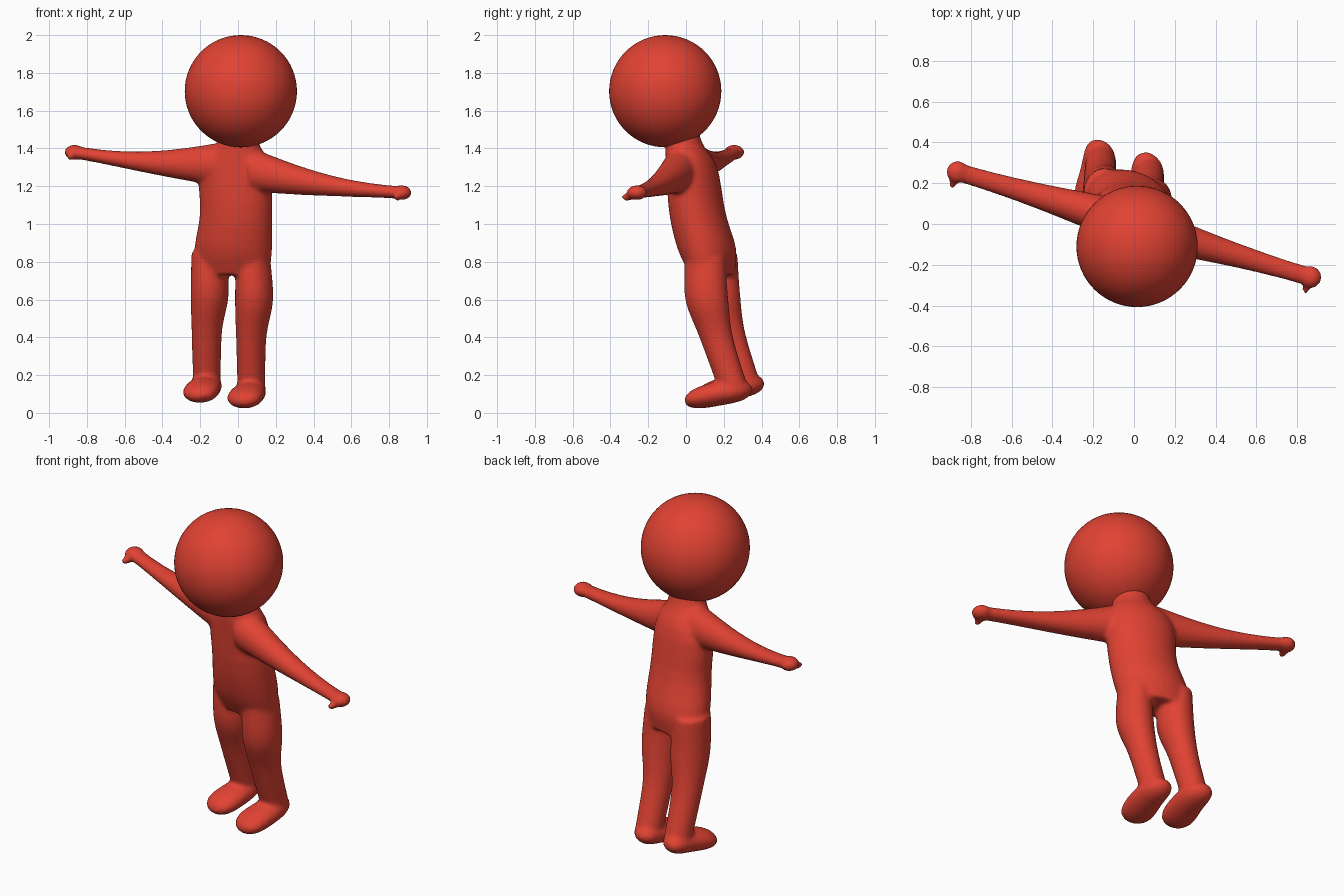
import bpy, bmesh, math
from mathutils import Matrix, Vector

cube = bpy.data.objects.get("Cube")
if cube:
    bpy.data.objects.remove(cube, do_unlink=True)

red = bpy.data.materials.new("warm red")
red.use_nodes = True
red.diffuse_color = (0.75, 0.055, 0.033, 1)
red.node_tree.nodes["Principled BSDF"].inputs["Base Color"].default_value = red.diffuse_color

# The body is turned slightly, so sections use its own side and back axes
turn = Matrix.Rotation(math.radians(-16), 3, 'Z')
SIDE, BACK, UP = turn.col[0].copy(), turn.col[1].copy(), Vector((0, 0, 1))
SEGMENTS = 28
STEPS = 24


def loft(bm, sections, u, v):
    """Skin oval sections, each a centre, half width and half depth."""
    rings = []
    for section in sections:
        centre, width, depth = Vector(section[:3]), section[3], section[4]
        angles = [math.tau * i / SEGMENTS for i in range(SEGMENTS)]
        rings.append([bm.verts.new(centre + u * width * math.cos(a) + v * depth * math.sin(a))
                      for a in angles])
    faces = [bm.faces.new(rings[0]), bm.faces.new(rings[-1])]
    for ring, following in zip(rings, rings[1:]):
        for i in range(SEGMENTS):
            faces.append(bm.faces.new((ring[i - 1], ring[i], following[i], following[i - 1])))
    bmesh.ops.recalc_face_normals(bm, faces=faces)


def flow(key_sections, offset=(0, 0, 0), rounded=False):
    """Run a smooth spline through a few key sections, optionally closing the ends."""
    keys = [Vector(key) + Vector((*offset, 0, 0)) for key in key_sections]
    spans = len(keys) - 1
    result = []
    for step in range(STEPS + 1):
        along = (1 - math.cos(math.pi * step / STEPS)) / 2
        index = min(int(along * spans), spans - 1)
        t = along * spans - index
        a, b = keys[index], keys[index + 1]
        before = keys[index - 1] if index > 0 else a * 2 - b
        after = keys[index + 2] if index + 2 <= spans else b * 2 - a
        tangent_a, tangent_b = (b - before) / 2, (after - a) / 2
        ease = t * t * (3 - 2 * t)
        section = (a * (1 - ease) + b * ease
                   + tangent_a * t * (1 - t) ** 2 - tangent_b * t * t * (1 - t))
        if rounded:
            closing = math.sqrt(max(1 - abs(2 * along - 1) ** 4, 0.01))
            section[3] *= closing
            section[4] *= closing
        result.append(section)
    return result


def ellipsoid(bm, centre, size):
    matrix = Matrix.LocRotScale(centre, turn.to_quaternion(), Vector(size))
    bmesh.ops.create_uvsphere(bm, u_segments=SEGMENTS, v_segments=STEPS, radius=1, matrix=matrix)


def add_arm(bm, shoulder, hand):
    """Tapering arm with a slight sag, ending in a mitten hand and thumb."""
    shoulder, hand = Vector(shoulder), Vector(hand)
    sections = []
    for step in range(STEPS + 1):
        t = step / STEPS
        taper = math.sin(t * math.pi / 2)
        centre = shoulder.lerp(hand, t) - UP * 0.02 * math.sin(math.pi * t)
        sections.append((*centre, 0.1 - 0.054 * taper, 0.115 - 0.081 * taper))
    loft(bm, sections, BACK, UP)
    ellipsoid(bm, hand, (0.055, 0.055, 0.04))
    ellipsoid(bm, hand + Vector((-0.02, -0.05, -0.025)), (0.02, 0.035, 0.02))


body = bmesh.new()

# Torso, from the hips up into the neck
torso = [
    (-0.03, 0.14, 0.73, 0.2, 0.11),
    (-0.025, 0.11, 0.87, 0.21, 0.15),
    (-0.01, 0.06, 1.06, 0.195, 0.145),
    (-0.015, 0.03, 1.3, 0.195, 0.13),
    (0, -0.01, 1.42, 0.115, 0.1),
    (0.01, -0.03, 1.5, 0.105, 0.095),
]
loft(body, flow(torso), SIDE, BACK)

# Legs and feet share their shape; the right pair stands further back
leg = [
    (0.08, 0.1, 0.82, 0.09, 0.11),
    (0.085, 0.11, 0.6, 0.1, 0.115),
    (0.07, 0.16, 0.4, 0.08, 0.09),
    (0.07, 0.25, 0.13, 0.073, 0.08),
]
foot = [
    (0.075, 0.35, 0.125, 0.08, 0.055),
    (0.06, 0.19, 0.105, 0.09, 0.065),
    (0.015, -0.005, 0.065, 0.11, 0.06),
]
for shift in ((0, 0, 0), (-0.235, 0.063, 0.03)):
    loft(body, flow(leg, shift), SIDE, BACK)
    loft(body, flow(foot, shift, rounded=True), SIDE, UP)

# Left arm reaches forward and down, right arm back and up
add_arm(body, (0.08, -0.03, 1.285), (0.865, -0.26, 1.166))
add_arm(body, (-0.1, 0.03, 1.315), (-0.865, 0.255, 1.38))

mesh = bpy.data.meshes.new("body")
body.to_mesh(mesh)
body.free()
mesh.materials.append(red)
body_object = bpy.data.objects.new("body", mesh)
bpy.context.collection.objects.link(body_object)

# Fuse the parts into one soft skin
fuse = body_object.modifiers.new("fuse", 'REMESH')
fuse.mode = 'VOXEL'
fuse.voxel_size = 0.011
fuse.use_smooth_shade = True
soften = body_object.modifiers.new("soften", 'SMOOTH')
soften.iterations = 10

# Head
bpy.ops.mesh.primitive_uv_sphere_add(segments=64, ring_count=32, radius=0.297,
                                     location=(0.015, -0.11, 1.703))
head = bpy.context.object
head.name = "head"
head.data.materials.append(red)
bpy.ops.object.shade_smooth()
